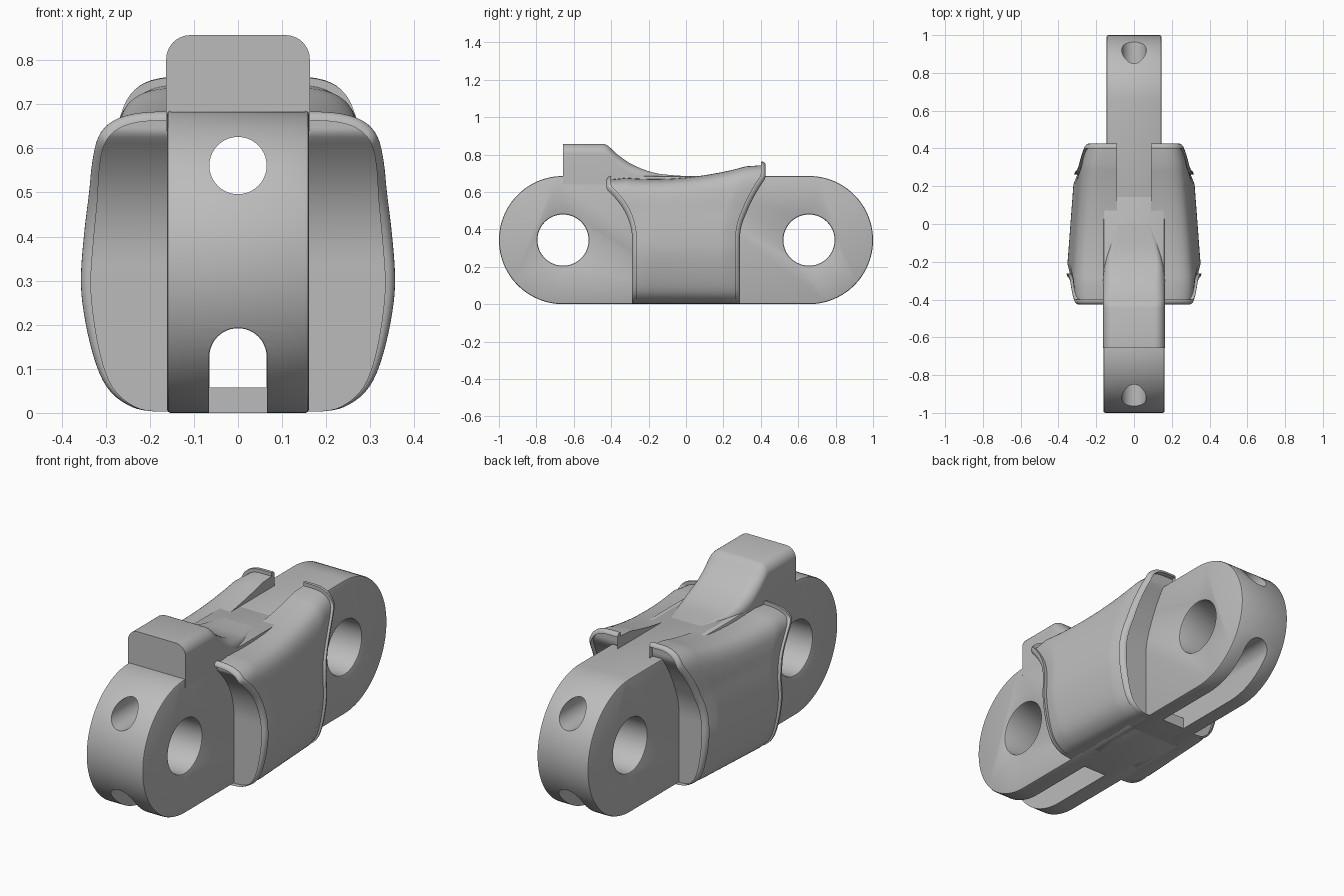
import bpy, bmesh
from math import sin, cos, pi, sqrt
from mathutils import Vector

if "Cube" in bpy.data.objects:
    bpy.data.objects.remove(bpy.data.objects["Cube"])

steel = bpy.data.materials.new("grey metal")
steel.use_nodes = True
GREY = (0.5, 0.5, 0.5, 1)
steel.diffuse_color = GREY
steel.node_tree.nodes["Principled BSDF"].inputs["Base Color"].default_value = GREY

R = 0.3425      # rounded end radius and mid height
PIN_Y = 0.6575  # pin hole distance from centre


def make(name, bm):
    bmesh.ops.remove_doubles(bm, verts=bm.verts, dist=0.0001)
    bmesh.ops.recalc_face_normals(bm, faces=bm.faces)
    me = bpy.data.meshes.new(name)
    bm.to_mesh(me)
    bm.free()
    me.materials.append(steel)
    ob = bpy.data.objects.new(name, me)
    bpy.context.collection.objects.link(ob)
    return ob


def loft(bm, rows):
    """Skin a list of equal-length point rows with quads."""
    grid = [[bm.verts.new(p) for p in row] for row in rows]
    for a, b in zip(grid, grid[1:]):
        for i in range(len(a) - 1):
            bm.faces.new((a[i], a[i + 1], b[i + 1], b[i]))
    return grid


def prism(name, outline, offset):
    """Extrude a closed 3D outline along an offset."""
    bm = bmesh.new()
    face = bm.faces.new([bm.verts.new(p) for p in outline])
    new = bmesh.ops.extrude_face_region(bm, geom=[face])["geom"]
    bmesh.ops.translate(bm, vec=offset, verts=[v for v in new if isinstance(v, bmesh.types.BMVert)])
    return make(name, bm)


def cut(ob, cutter):
    m = ob.modifiers.new("cut", 'BOOLEAN')
    m.operation = 'DIFFERENCE'
    m.solver = 'EXACT'
    m.object = cutter
    cutter.hide_render = True


def finish(ob):
    """Bake modifiers, then smooth with sharp edges kept."""
    dg = bpy.context.evaluated_depsgraph_get()
    me = bpy.data.meshes.new_from_object(ob.evaluated_get(dg))
    ob.modifiers.clear()
    ob.data = me
    bpy.ops.object.select_all(action='DESELECT')
    ob.select_set(True)
    bpy.context.view_layer.objects.active = ob
    bpy.ops.object.shade_smooth_by_angle(angle=0.6)


def arc(n, start, end):
    return [start + (end - start) * i / n for i in range(n + 1)]


# Cutters: upper bore, lower arched tunnel and the open slots below the ends
def arch(name, r, floor, y0, y1):
    pts = [(r * cos(a), y0, 0.127 + r * sin(a)) for a in arc(24, 0, pi)]
    return prism(name, pts + [(-r, y0, floor), (r, y0, floor)], (0, y1 - y0, 0))


bore = prism("bore_cutter", [(0.065 * cos(a), -1.2, 0.561 + 0.065 * sin(a))
                             for a in arc(40, 0, 2 * pi)[:-1]], (0, 2.4, 0))
tunnel = arch("tunnel_cutter", 0.065, 0.058, -1.2, 1.2)
cutters = [bore, tunnel]

# Link body: two overlapping rounded halves of different width
for name, side, w in (("front_link", -1, 0.161), ("back_link", 1, 0.145)):
    outline = [(-w, side * (PIN_Y + R * cos(a)), R + R * sin(a)) for a in arc(48, -pi / 2, pi / 2)]
    outline += [(-w, -side * 0.15, 2 * R), (-w, -side * 0.15, 0)]
    link = prism(name, outline, (2 * w, 0, 0))
    pin = prism("pin_cutter", [(-0.3, side * PIN_Y + 0.137 * cos(a), R + 0.137 * sin(a))
                               for a in arc(56, 0, 2 * pi)[:-1]], (0.6, 0, 0))
    cut(link, pin)
    bevel = link.modifiers.new("rim", 'BEVEL')
    bevel.width = 0.008
    bevel.segments = 2
    bevel.limit_method = 'ANGLE'
    bevel.angle_limit = 0.9
    slot = arch("slot_cutter", 0.066, -0.1, *sorted((side * 0.3, side * 1.2)))
    for c in (bore, tunnel, slot):
        cut(link, c)
    finish(link)
    cutters += [pin, slot]
for c in cutters:
    bpy.data.objects.remove(c)


def spline(pts, n):
    """Catmull-Rom samples through 2D points."""
    p = [Vector(q) for q in pts]
    p = [p[0]] + p + [p[-1]]
    out = []
    for a, b, c, d in zip(p, p[1:], p[2:], p[3:]):
        for k in range(n):
            t = k / n
            out.append(0.5 * (2 * b + (c - a) * t + (2 * a - 5 * b + 4 * c - d) * t * t
                              + (3 * b - a - 3 * c + d) * t ** 3))
    return out + [p[-1]]


# Drive lug on top, sloping down into the groove
top = spline([(-0.44, 0.857), (-0.415, 0.845), (-0.36, 0.795), (-0.28, 0.743), (-0.18, 0.705),
              (-0.08, 0.69), (0.1, 0.68)], 4)
rows = []
for y, z in [(-PIN_Y, 0.857)] + [tuple(v) for v in top]:
    t = min(max((y + 0.3) / 0.4, 0), 1)
    w = 0.163 - 0.073 * t * t * (3 - 2 * t)
    r = min(0.055, (z - 0.64) * 0.5)
    half = [(w - r + r * cos(a), y, z - r + r * sin(a)) for a in arc(8, 0, pi / 2)]
    half = [(w, y, 0.64)] + half
    rows.append(half + [(-x, yy, zz) for x, yy, zz in reversed(half)])
bm = bmesh.new()
grid = loft(bm, rows)
bm.faces.new(grid[0])
bm.faces.new(grid[-1])
finish(make("drive_lug", bm))

# Side wings: bulging section swept along y, ends cleared around the pins
section = spline([(0.09, 0.003), (0.2, 0.004), (0.255, 0.02), (0.3, 0.06), (0.33, 0.13), (0.352, 0.23),
                  (0.358, 0.31), (0.35, 0.41), (0.337, 0.5), (0.327, 0.57), (0.31, 0.625),
                  (0.275, 0.662), (0.21, 0.68), (0.09, 0.683)], 4)
EDGE = 0.025
ends = [(EDGE * (1 - sin(a)), EDGE * (1 - cos(a))) for a in arc(5, pi / 2, 0)]
# each station: fraction along the wing, pull-back from the end, inset of the skin
stations = [(-1, back, inset) for inset, back in
            [(EDGE * (1 - cos(a)), EDGE * (1 - sin(a))) for a in arc(5, pi / 2, 0)][::-1]]
stations += [(-1 + k / 10, EDGE, 0) for k in range(2, 19)]
stations += [(1, back, inset) for _, back, inset in reversed(stations[:6])]


def reach(z):
    if z < R:
        return 0.288
    return min(0.425, PIN_Y - sqrt(max(0.37 ** 2 - (z - R) ** 2, 0)))


def wing_point(p, station):
    s, back, inset = station
    y = s * (reach(p.y) - back)
    crown = 0.677 + 0.095 * y + 0.285 * y * y
    lift = min(max((p.y - 0.5) / 0.18, 0), 1)
    x = 0.09 + (p.x - 0.09) * (0.94 - 0.21 * y - 0.09) / 0.91
    x = p.x * (0.94 - 0.21 * y) if p.x > 0.2 else x
    z = p.y + (crown - 0.683) * lift
    out = Vector((p.x - 0.09, p.y - R)).normalized()
    x = max(0.09, x - inset * out.x)
    return x, y, z - inset * out.y if p.y > 0.3 else z


for side, name in ((1, "left_wing"), (-1, "right_wing")):
    bm = bmesh.new()
    outer = [[wing_point(p, st) for p in section] for st in stations]
    inner = [[(0.09, y, z) for x, y, z in row] for row in outer]
    skin = [inner[0]] + outer + [inner[-1]]
    loft(bm, skin)
    loft(bm, inner)
    bmesh.ops.scale(bm, vec=(side, 1, 1), verts=bm.verts)
    bmesh.ops.remove_doubles(bm, verts=bm.verts, dist=0.0002)
    bmesh.ops.dissolve_degenerate(bm, edges=bm.edges, dist=0.0002)
    finish(make(name, bm))
